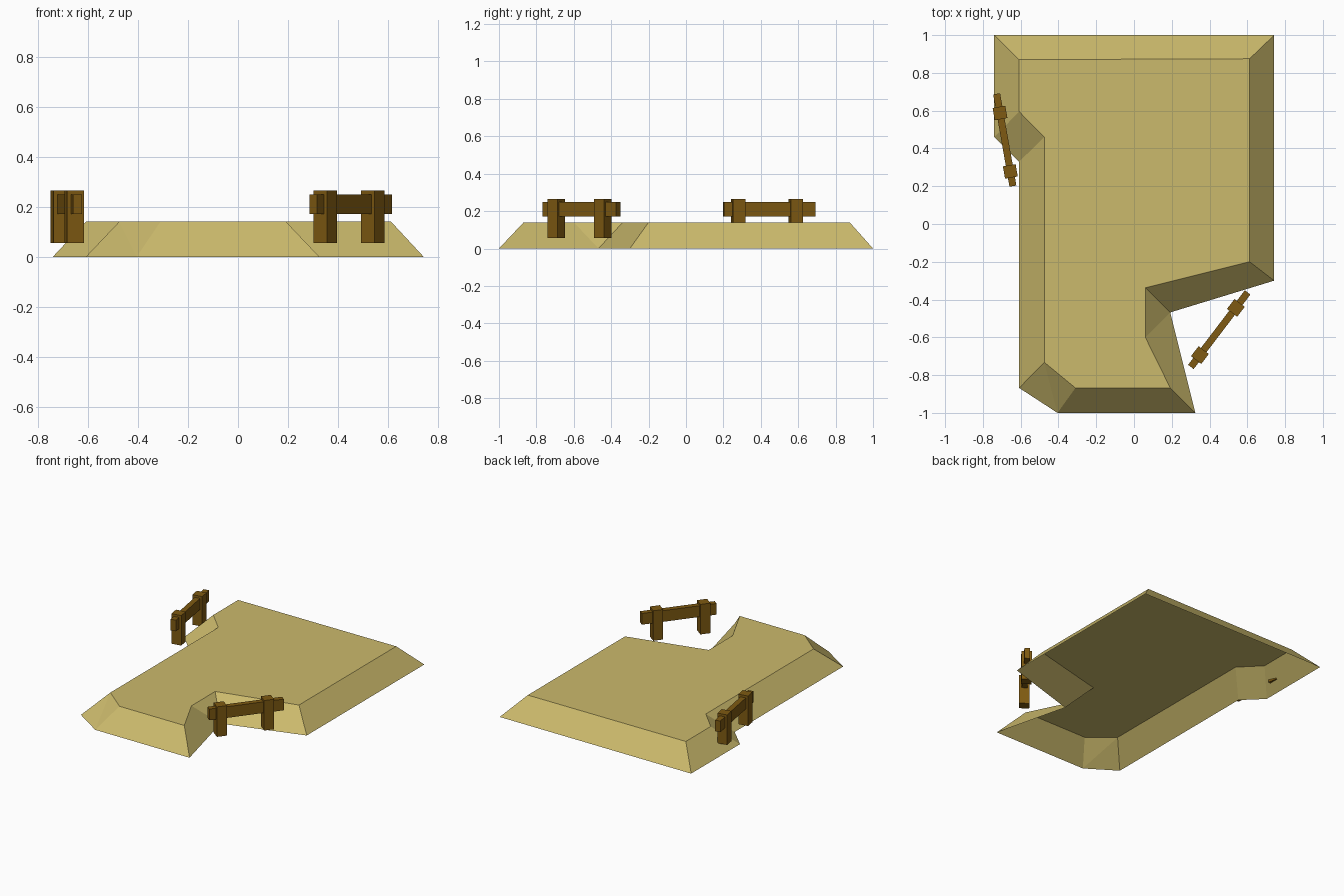
import bpy, bmesh, math
from mathutils import Matrix, Vector

if "Cube" in bpy.data.objects:
    bpy.data.objects.remove(bpy.data.objects["Cube"])


def material(name, rgb):
    m = bpy.data.materials.new(name)
    m.diffuse_color = (*rgb, 1)
    m.use_nodes = True
    m.node_tree.nodes["Principled BSDF"].inputs["Base Color"].default_value = m.diffuse_color
    return m


SAND = material("sand", (0.60, 0.49, 0.15))
WOOD = material("brown wood", (0.21, 0.102, 0.006))


def finish(bm, name, mat):
    me = bpy.data.meshes.new(name)
    bm.to_mesh(me)
    bm.free()
    me.materials.append(mat)
    ob = bpy.data.objects.new(name, me)
    bpy.context.collection.objects.link(ob)
    return ob


# Raised ground slab: top outline, foot outline, sloping sides, open underside
TOP_Z = 0.14
foot = [(-0.74, 1), (-0.74, 0.46), (-0.608, 0.33), (-0.608, -0.868), (-0.405, -1),
        (0.325, -1), (0.192, -0.468), (0.192, -0.468), (0.742, -0.30), (0.742, 1)]
top = [(-0.608, 0.87), (-0.608, 0.595), (-0.475, 0.46), (-0.475, -0.732), (-0.31, -0.868),
       (0.192, -0.868), (0.06, -0.60), (0.06, -0.338), (0.612, -0.20), (0.612, 0.875)]
bm = bmesh.new()
tv = [bm.verts.new((x, y, TOP_Z)) for x, y in top]
fv = []
for i, (x, y) in enumerate(foot):
    same = i > 0 and foot[i - 1] == (x, y)
    fv.append(fv[-1] if same else bm.verts.new((x, y, 0)))
bm.faces.new(tv)
for i in range(len(foot)):
    j = (i + 1) % len(foot)
    if fv[i] is fv[j]:
        bm.faces.new((fv[i], tv[j], tv[i]))          # inner corner of the notch
    elif i == 3:
        bm.faces.new((fv[i], fv[j], tv[i]))          # folded front corner
        bm.faces.new((fv[j], tv[j], tv[i]))
    else:
        bm.faces.new((fv[i], fv[j], tv[j], tv[i]))
finish(bm, "sand_slab", SAND)


def box(bm, center, size):
    mat = Matrix.Translation(Vector(center)) @ Matrix.Diagonal((*size, 1))
    bmesh.ops.create_cube(bm, size=1, matrix=mat)


# Fences: two square posts carrying one rail
def fence(name, x, y, degrees):
    bm = bmesh.new()
    for s in (-1, 1):
        box(bm, (s * 0.157, 0, 0.16), (0.066, 0.068, 0.21))
    box(bm, (0.012, 0, 0.21), (0.496, 0.037, 0.078))
    ob = finish(bm, name, WOOD)
    ob.location = (x, y, 0)
    ob.rotation_euler.z = math.radians(degrees)


fence("right_fence", 0.444, -0.569, 52.7)
fence("left_fence", -0.682, 0.433, 100)
